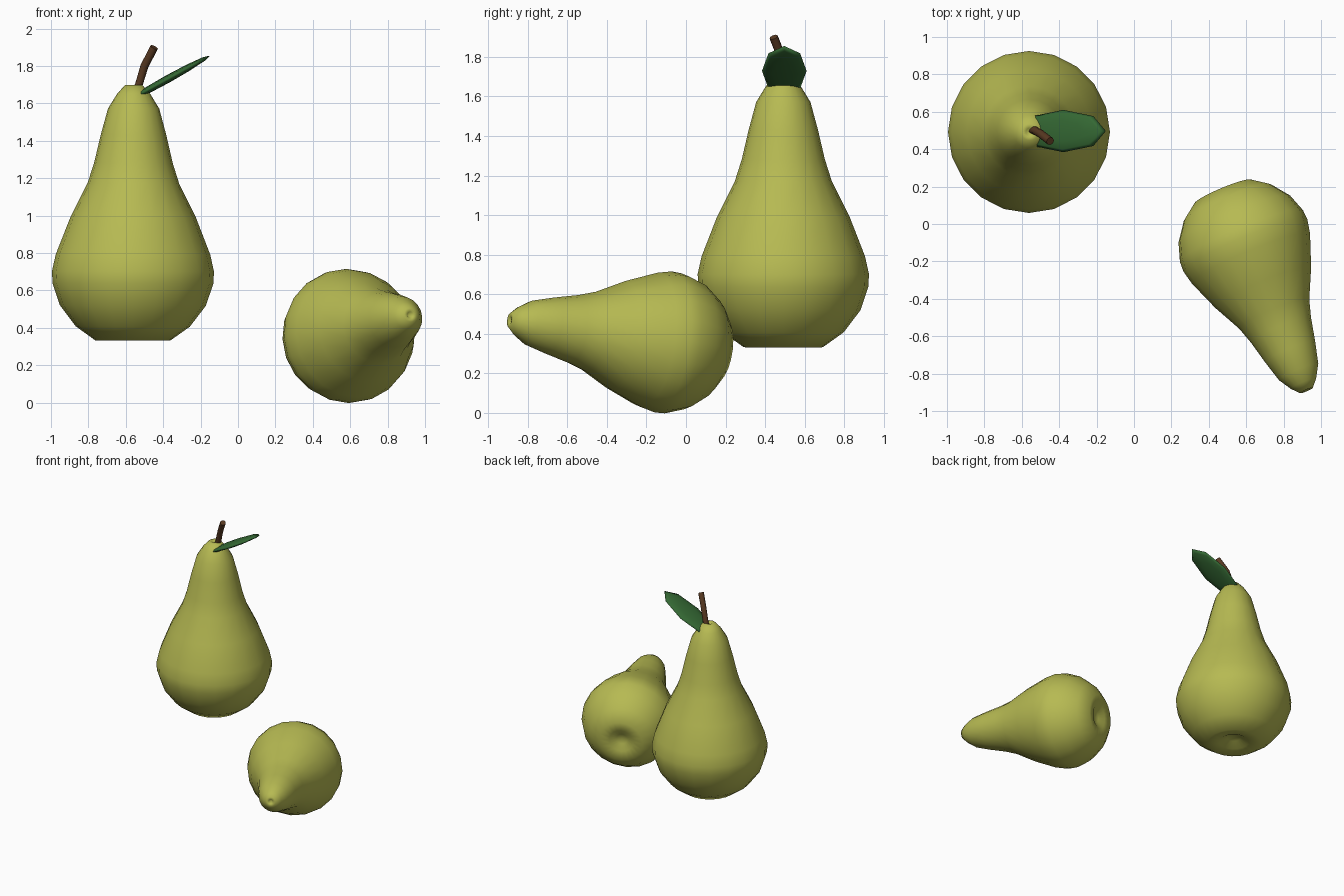
import bpy, bmesh, math
from mathutils import Vector, Matrix

if "Cube" in bpy.data.objects:
    bpy.data.objects.remove(bpy.data.objects["Cube"])


def material(name, rgb):
    m = bpy.data.materials.new(name)
    m.diffuse_color = (*rgb, 1)
    m.use_nodes = True
    m.node_tree.nodes["Principled BSDF"].inputs["Base Color"].default_value = m.diffuse_color
    return m


GREEN = material("pear yellow green", (0.47, 0.49, 0.085))
BROWN = material("stem brown", (0.10, 0.042, 0.016))
LEAF = material("leaf green", (0.035, 0.14, 0.034))

# Pear outline as (radius, height) from the base dimple to the stem dimple
PROFILE = [(0, .055), (.05, .045), (.11, .012), (.20, 0), (.305, .075), (.39, .187),
           (.43, .305), (.433, .37), (.413, .46), (.335, .66), (.245, .84),
           (.21, .95), (.175, 1.10), (.137, 1.24), (.088, 1.32), (.045, 1.367),
           (.02, 1.365), (0, 1.335)]
SIDES = 20


def finish(name, bm, mat, matrix=Matrix(), smooth=True):
    bmesh.ops.recalc_face_normals(bm, faces=bm.faces[:])
    me = bpy.data.meshes.new(name)
    bm.to_mesh(me)
    bm.free()
    me.transform(matrix)
    me.materials.append(mat)
    for p in me.polygons:
        p.use_smooth = smooth
    ob = bpy.data.objects.new(name, me)
    bpy.context.collection.objects.link(ob)
    return ob


def pear(name, base, direction, radial=1, length=1):
    bm = bmesh.new()
    verts = [bm.verts.new((r, 0, z)) for r, z in PROFILE]
    edges = [bm.edges.new(pair) for pair in zip(verts, verts[1:])]
    bmesh.ops.spin(bm, geom=verts + edges, cent=(0, 0, 0), axis=(0, 0, 1),
                   angle=math.tau, steps=SIDES, use_merge=True)
    bmesh.ops.remove_doubles(bm, verts=bm.verts[:], dist=1e-4)
    turn = Vector(direction).to_track_quat('Z', 'Y').to_matrix().to_4x4()
    size = Matrix.Diagonal((radial, radial, length, 1))
    return finish(name, bm, GREEN, Matrix.Translation(base) @ turn @ size)


# Standing pear and the smaller one lying on its side
pear("standing_pear", (-.563, .492, .332), (.004, 0, 1))
pear("lying_pear", (.475, .172, .318), (.385, -.915, .13), .83, .85)

# Bent stem: rings swept along a short path
path = [Vector(p) for p in ((-.552, .505, 1.64), (-.53, .50, 1.70),
                            (-.50, .483, 1.80), (-.448, .443, 1.90))]
bm = bmesh.new()
rings = []
for i, p in enumerate(path):
    along = path[min(i + 1, 3)] - path[max(i - 1, 0)]
    q = along.to_track_quat('Z', 'Y')
    rings.append([bm.verts.new(p + q @ Vector((.022 * math.cos(a), .022 * math.sin(a), 0)))
                  for a in (math.tau * k / 8 for k in range(8))])
for lo, hi in zip(rings, rings[1:]):
    for k in range(8):
        bm.faces.new((lo[k], lo[(k + 1) % 8], hi[(k + 1) % 8], hi[k]))
bm.faces.new(rings[0])
bm.faces.new(rings[-1])
stem = finish("stem", bm, BROWN)
bpy.context.view_layer.objects.active = stem
stem.select_set(True)
bpy.ops.object.shade_smooth_by_angle(angle=math.radians(50))

# Leaf: flattened eight-sided ball, tilted up to the right
bm = bmesh.new()
bmesh.ops.create_uvsphere(bm, u_segments=8, v_segments=6, radius=1)
finish("leaf", bm, LEAF, Matrix.Translation((-.378, .497, 1.729))
       @ Matrix.Rotation(math.radians(-29), 4, 'Y')
       @ Matrix.Diagonal((.26, .113, .021, 1)))
